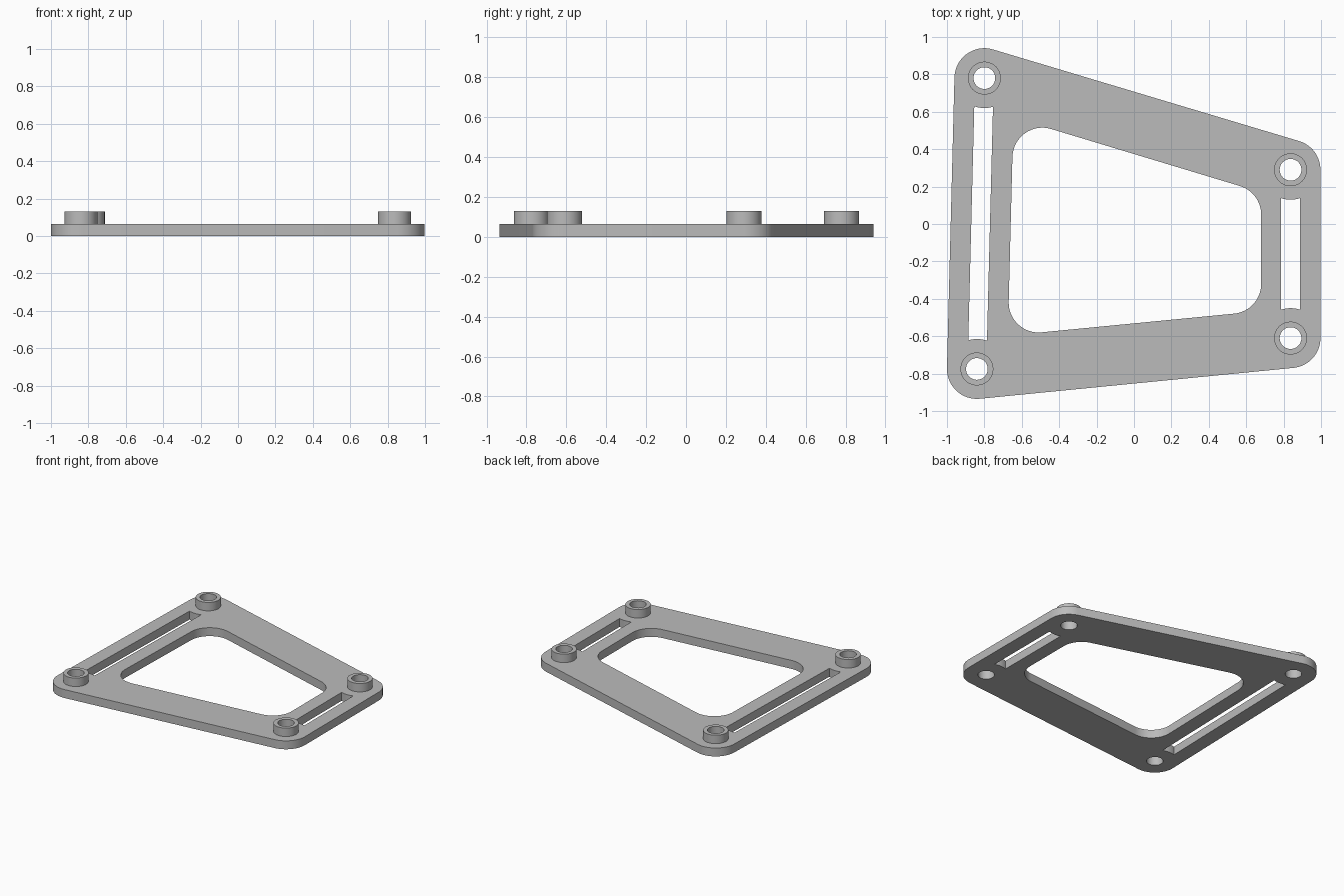
import bpy, bmesh
from math import radians, pi, cos, sin, atan2, asin, hypot
from mathutils import Vector

cube = bpy.data.objects.get("Cube")
if cube:
    bpy.data.objects.remove(cube)

PLATE, TOP = 0.065, 0.13
CORNER, BOSS, HOLE, SLOT = 0.16, 0.088, 0.058, 0.05

grey = bpy.data.materials.new("grey")
grey.use_nodes = True
colour = (0.5, 0.5, 0.5, 1)
grey.diffuse_color = colour
grey.node_tree.nodes["Principled BSDF"].inputs["Base Color"].default_value = colour


def arc(centre, radius, start, end, steps):
    return [(centre[0] + radius * cos(start + (end - start) * i / steps),
             centre[1] + radius * sin(start + (end - start) * i / steps))
            for i in range(steps + 1)]


def circle(centre, radius):
    return arc(centre, radius, 0, 2 * pi, 48)[:-1]


def rounded_outline(centres, radius):
    """Outline around equal circles, centres given counter-clockwise."""
    points = []
    for i, c in enumerate(centres):
        before, after = Vector(centres[i - 1]), Vector(centres[(i + 1) % len(centres)])
        c = Vector(c)
        a, b = c - before, after - c
        start = atan2(a.y, a.x) - pi / 2
        turn = (atan2(b.y, b.x) - pi / 2 - start) % (2 * pi)
        points += arc(c, radius, start, start + turn, 16)
    return points


def slot_outline(low, high):
    """Straight slot whose ends curve concentrically with the two holes."""
    angle = atan2(high[1] - low[1], high[0] - low[0])
    spread = asin(SLOT / CORNER)
    return (arc(low, CORNER, angle + spread, angle - spread, 8)
            + arc(high, CORNER, angle + pi + spread, angle + pi - spread, 8))


def extrude_outlines(name, outlines, bottom, top):
    curve = bpy.data.curves.new(name, "CURVE")
    curve.dimensions = "2D"
    curve.fill_mode = "BOTH"
    curve.extrude = (top - bottom) / 2
    for points in outlines:
        spline = curve.splines.new("POLY")
        spline.points.add(len(points) - 1)
        for p, (x, y) in zip(spline.points, points):
            p.co = (x, y, 0, 1)
        spline.use_cyclic_u = True
    obj = bpy.data.objects.new(name, curve)
    bpy.context.collection.objects.link(obj)
    bpy.ops.object.select_all(action="DESELECT")
    obj.select_set(True)
    bpy.context.view_layer.objects.active = obj
    bpy.ops.object.convert(target="MESH")
    obj = bpy.context.object
    bm = bmesh.new()
    bm.from_mesh(obj.data)
    bmesh.ops.remove_doubles(bm, verts=bm.verts, dist=0.0001)
    bmesh.ops.translate(bm, verts=bm.verts, vec=(0, 0, (top + bottom) / 2))
    bmesh.ops.recalc_face_normals(bm, faces=bm.faces)
    bm.to_mesh(obj.data)
    bm.free()
    obj.data.materials.clear()
    obj.data.materials.append(grey)
    bpy.ops.object.shade_smooth_by_angle(angle=radians(30))
    return obj


# Hole centres and window corner centres, counter-clockwise from back left
holes = {"back_right": (-0.8, 0.78), "front_right": (-0.84, -0.775),
         "front_left": (0.837, -0.61), "back_left": (0.837, 0.29)}
window = [(-0.49, 0.355), (-0.51, -0.42), (0.52, -0.32), (0.52, 0.05)]

# Plate with window, two slots and four holes
outlines = [rounded_outline(list(holes.values()), CORNER),
            rounded_outline(window, CORNER),
            slot_outline(holes["front_right"], holes["back_right"]),
            slot_outline(holes["front_left"], holes["back_left"])]
outlines += [circle(c, HOLE) for c in holes.values()]
extrude_outlines("base_plate", outlines, 0, PLATE)

# Raised collars around the holes
for corner, c in holes.items():
    extrude_outlines(corner + "_collar", [circle(c, BOSS), circle(c, HOLE)], PLATE, TOP)
